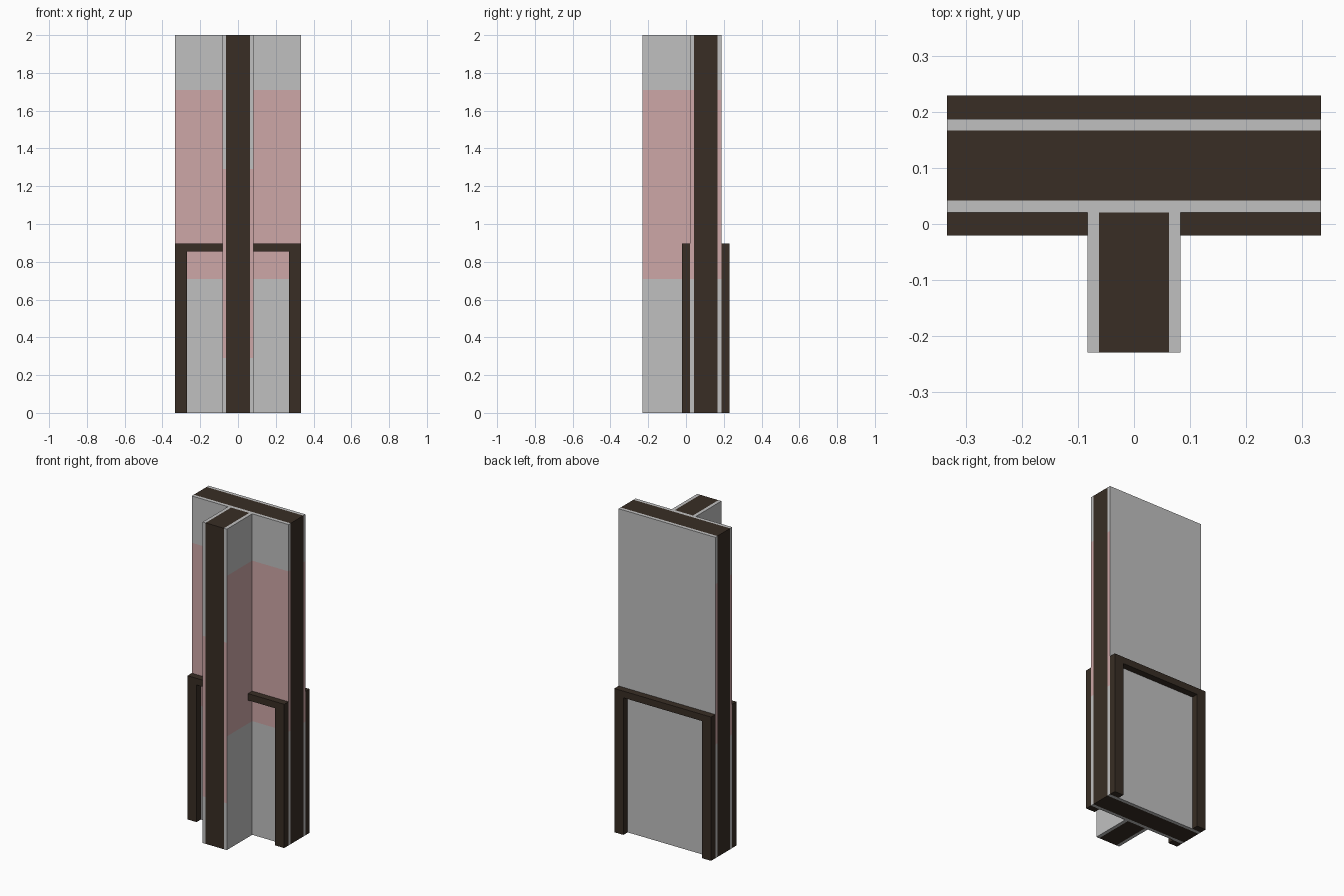
import bpy
import bmesh
from mathutils import Vector

if "Cube" in bpy.data.objects:
    bpy.data.objects.remove(bpy.data.objects["Cube"])

U = 1 / 48  # modelling unit


def material(name, rgb):
    m = bpy.data.materials.new(name)
    m.diffuse_color = (*rgb, 1)
    m.use_nodes = True
    m.node_tree.nodes["Principled BSDF"].inputs["Base Color"].default_value = m.diffuse_color
    return m


DARK = material("dark timber", (0.040, 0.027, 0.018))
GREY = material("grey panel", (0.527, 0.527, 0.527))
RED = material("faded red band", (0.617, 0.386, 0.386))


def box(name, lo, hi, mats, bands=()):
    """Box between two corners; bands = (normal, z0, z1) faces painted with mats[1]."""
    lo, hi = Vector(lo) * U, Vector(hi) * U
    bm = bmesh.new()
    bmesh.ops.create_cube(bm, size=1)
    for v in bm.verts:
        v.co = (lo + hi) / 2 + v.co * (hi - lo)
    for z in sorted({z for b in bands for z in b[1:]}):
        bmesh.ops.bisect_plane(bm, geom=bm.verts[:] + bm.edges[:] + bm.faces[:],
                               plane_co=(0, 0, z * U), plane_no=(0, 0, 1))
    bm.normal_update()
    for f in bm.faces:
        z = f.calc_center_median().z / U
        for n, z0, z1 in bands:
            if f.normal.dot(Vector(n)) > 0.9 and z0 < z < z1:
                f.material_index = 1
    me = bpy.data.meshes.new(name)
    bm.to_mesh(me)
    bm.free()
    for m in mats:
        me.materials.append(m)
    ob = bpy.data.objects.new(name, me)
    bpy.context.collection.objects.link(ob)
    return ob


FRONT, LEFT, RIGHT = (0, -1, 0), (-1, 0, 0), (1, 0, 0)
ends = [(LEFT, 34, 82), (RIGHT, 34, 82)]

# Main wall: timber core between two thin panels
box("wall_core", (-16, 2, 0), (16, 8, 96), [DARK])
box("wall_front_panel", (-16, 1, 0), (16, 2, 96), [GREY, RED], ends + [(FRONT, 34, 82)])
box("wall_back_panel", (-16, 8, 0), (16, 9, 96), [GREY, RED], ends)

# Stem wall running forward
box("stem_core", (-3, -11, 0), (3, 1, 96), [DARK])

for side, s in (("left", -1), ("right", 1)):
    def sided(name, x0, x1, y, z, mats, bands=()):
        a, b = sorted((x0 * s, x1 * s))
        box(f"{side}_{name}", (a, y[0], z[0]), (b, y[1], z[1]), mats, bands)

    # Stem cladding
    sided("stem_panel", 3, 4, (-11, 1), (0, 96), [GREY, RED],
          [((s, 0, 0), 34, 82), (FRONT, 14, 62)])
    # Front frame: post and rail
    sided("front_post", 13, 16, (-1, 1), (0, 41), [DARK])
    sided("front_rail", 4, 16, (-1, 1), (41, 43), [DARK])
    # Back frame post
    sided("back_post", 13, 16, (9, 11), (0, 41), [DARK])

# Back frame rail
box("back_rail", (-16, 9, 41), (16, 11, 43), [DARK])
